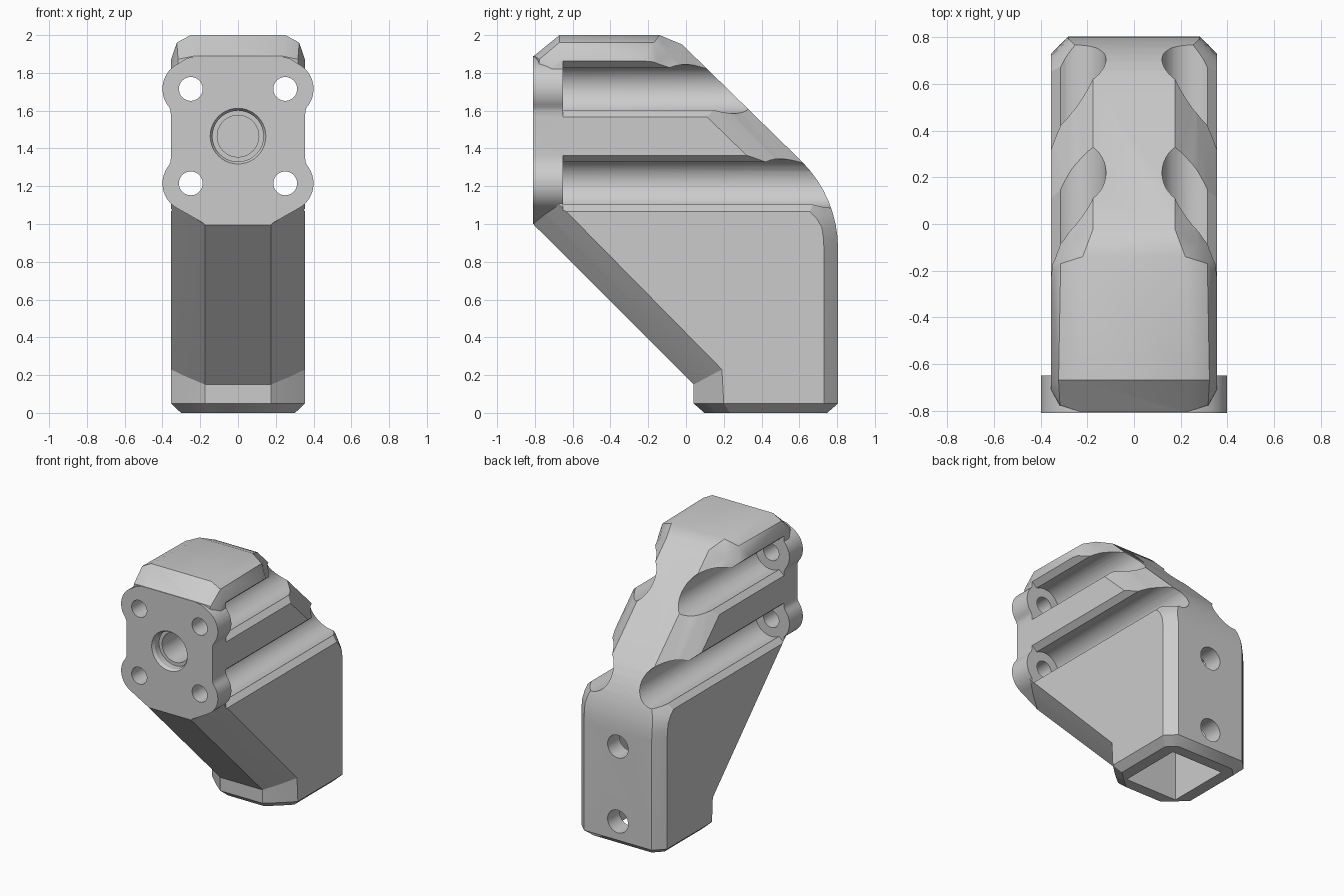
import bpy, bmesh
from math import sin, cos, radians, pi
from mathutils import Matrix

cube = bpy.data.objects.get("Cube")
if cube:
    bpy.data.objects.remove(cube, do_unlink=True)

grey = bpy.data.materials.new("plain grey")
grey.use_nodes = True
grey.diffuse_color = (0.6, 0.6, 0.6, 1)
grey.node_tree.nodes["Principled BSDF"].inputs["Base Color"].default_value = (0.6, 0.6, 0.6, 1)


def finish(name, bm):
    """Orient the closed solid outwards and turn it into an object."""
    bmesh.ops.recalc_face_normals(bm, faces=bm.faces[:])
    if bm.calc_volume(signed=True) < 0:
        bmesh.ops.reverse_faces(bm, faces=bm.faces[:])
    mesh = bpy.data.meshes.new(name)
    bm.to_mesh(mesh)
    bm.free()
    mesh.materials.append(grey)
    obj = bpy.data.objects.new(name, mesh)
    bpy.context.collection.objects.link(obj)
    return obj


def prism(bm, outline, y0, y1):
    """Extrude an (x, z) outline along y."""
    ends = [[bm.verts.new((x, y, z)) for x, z in outline] for y in (y0, y1)]
    n = len(outline)
    for ring in ends:
        bm.faces.new(ring)
    for i in range(n):
        j = (i + 1) % n
        bm.faces.new((ends[0][i], ends[0][j], ends[1][j], ends[1][i]))


def rod(bm, x, z, y0, y1, r0, r1=None):
    """Round cutter along y, optionally tapered."""
    place = Matrix.Translation((x, (y0 + y1) / 2, z)) @ Matrix.Rotation(-pi / 2, 4, 'X')
    bmesh.ops.create_cone(bm, cap_ends=True, segments=40, radius1=r0,
                          radius2=r0 if r1 is None else r1, depth=y1 - y0, matrix=place)


def arc(cx, cz, r, a0, a1, steps):
    return [(cx + r * cos(radians(a0 + (a1 - a0) * i / steps)),
             cz + r * sin(radians(a0 + (a1 - a0) * i / steps))) for i in range(steps + 1)]


def apply_boolean(target, cutter, operation):
    mod = target.modifiers.new("join", 'BOOLEAN')
    mod.object, mod.operation, mod.solver = cutter, operation, 'EXACT'
    bpy.ops.object.select_all(action='DESELECT')
    target.select_set(True)
    bpy.context.view_layer.objects.active = target
    bpy.ops.object.modifier_apply(modifier=mod.name)
    bpy.data.objects.remove(cutter, do_unlink=True)


# Body: side profile as (y, z, half width of flat, chamfered y, chamfered z, roundness)
W = 0.355
FLAT = 0.03
profile = [
    (0.04, 0.05, 0.175, 0.20, 0.05, FLAT),
    (0.04, 0.15, 0.175, 0.19, 0.23, FLAT),
    (-0.805, 0.995, 0.175, -0.805, 1.24, FLAT),
    (-0.805, 1.89, 0.23, -0.71, 1.83, 0.4),
    (-0.67, 2.0, 0.25, -0.67, 1.87, 0.4),
    (-0.14, 2.0, 0.22, -0.24, 1.87, 0.4),
    (-0.02, 1.95, 0.175, -0.17, 1.84, 0.1),
]
for i in range(9):
    t = i / 8
    a = radians(45 * (1 - t))
    inset = 0.18 - 0.105 * min(1, max(0, (t - 0.2) / 0.5))
    profile.append((0.155 + 0.65 * cos(a), 0.87 + 0.65 * sin(a), W - inset,
                    0.155 + (0.65 - inset) * cos(a), 0.87 + (0.65 - inset) * sin(a), FLAT))
profile.append((0.805, 0.05, 0.28, 0.73, 0.05, FLAT))

bm = bmesh.new()
columns = []
for y, z, flat, yi, zi, rnd in profile:
    mid = [(p + q) / 2 + rnd * (c - (p + q) / 2)
           for p, q, c in ((flat, W, W), (y, yi, y), (z, zi, z))]
    half = [(flat, y, z), mid, (W, yi, zi)]
    pts = [(-p[0], p[1], p[2]) for p in reversed(half)] + half
    columns.append([bm.verts.new(p) for p in pts])
for a, b in zip(columns, columns[1:]):
    for k in range(5):
        bm.faces.new((a[k], a[k + 1], b[k + 1], b[k]))
for k in (0, 5):
    bm.faces.new([c[k] for c in columns])

# Bevelled foot below the body
foot = columns[0] + columns[-1][::-1]
base = [bm.verts.new((v.co.x * 0.85, 0.4225 + (v.co.y - 0.4225) * 0.85, 0)) for v in foot]
for i in range(len(foot)):
    j = (i + 1) % len(foot)
    bm.faces.new((foot[i], foot[j], base[j], base[i]))
bm.faces.new(base)
bmesh.ops.triangulate(bm, faces=[f for f in bm.faces if len(f.verts) == 4])
body = finish("bracket_body", bm)

# Screw channels running back from the mounting plate
HOLES = [(s, z) for s in (-1, 1) for z in (1.215, 1.715)]
for s, zc in HOLES:
    bm = bmesh.new()
    outline = arc(0.25, zc, 0.13, 60, 300, 24)
    outline += [(0.357, zc - 0.15), (0.5, zc - 0.15), (0.5, zc + 0.15), (0.357, zc + 0.15)]
    prism(bm, [(s * x, z) for x, z in outline], -0.65, 1.1)
    apply_boolean(body, finish("channel_cutter", bm), 'DIFFERENCE')

# Front mounting plate with four rounded lobes
right = [(0.175, 1.0)]
right += arc(0.25, 1.215, 0.15, -62, 40, 14)
right += [(0.357, 1.33), (0.355, 1.36), (0.355, 1.57), (0.357, 1.60)]
right += arc(0.25, 1.715, 0.15, -40, 62, 14)
right += [(0.27, 1.878), (0.21, 1.89)]
bm = bmesh.new()
prism(bm, right + [(-x, z) for x, z in reversed(right)], -0.81, -0.65)
apply_boolean(body, finish("mounting_plate", bm), 'UNION')

# Four screw holes and two cross holes into the socket
bm = bmesh.new()
for s, z in HOLES:
    rod(bm, s * 0.25, z, -0.95, -0.55, 0.063)
for z in (0.19, 0.75):
    rod(bm, 0, z, 0.5, 0.95, 0.085)
apply_boolean(body, finish("hole_cutter", bm), 'DIFFERENCE')

# Stepped central bore
for y0, y1, r0, r1 in ((-0.83, -0.79, 0.16, 0.135), (-0.85, -0.74, 0.135, 0.135),
                       (-0.86, -0.45, 0.11, 0.11)):
    bm = bmesh.new()
    rod(bm, 0, 1.465, y0, y1, r0, r1)
    apply_boolean(body, finish("bore_cutter", bm), 'DIFFERENCE')

# Square socket in the underside
bm = bmesh.new()
prism(bm, [(-0.215, -0.1), (0.215, -0.1), (0.215, 0.95), (-0.215, 0.95)], 0.18, 0.665)
apply_boolean(body, finish("socket_cutter", bm), 'DIFFERENCE')

bpy.ops.object.select_all(action='DESELECT')
body.select_set(True)
bpy.context.view_layer.objects.active = body
bpy.ops.object.shade_smooth_by_angle(angle=radians(28))
